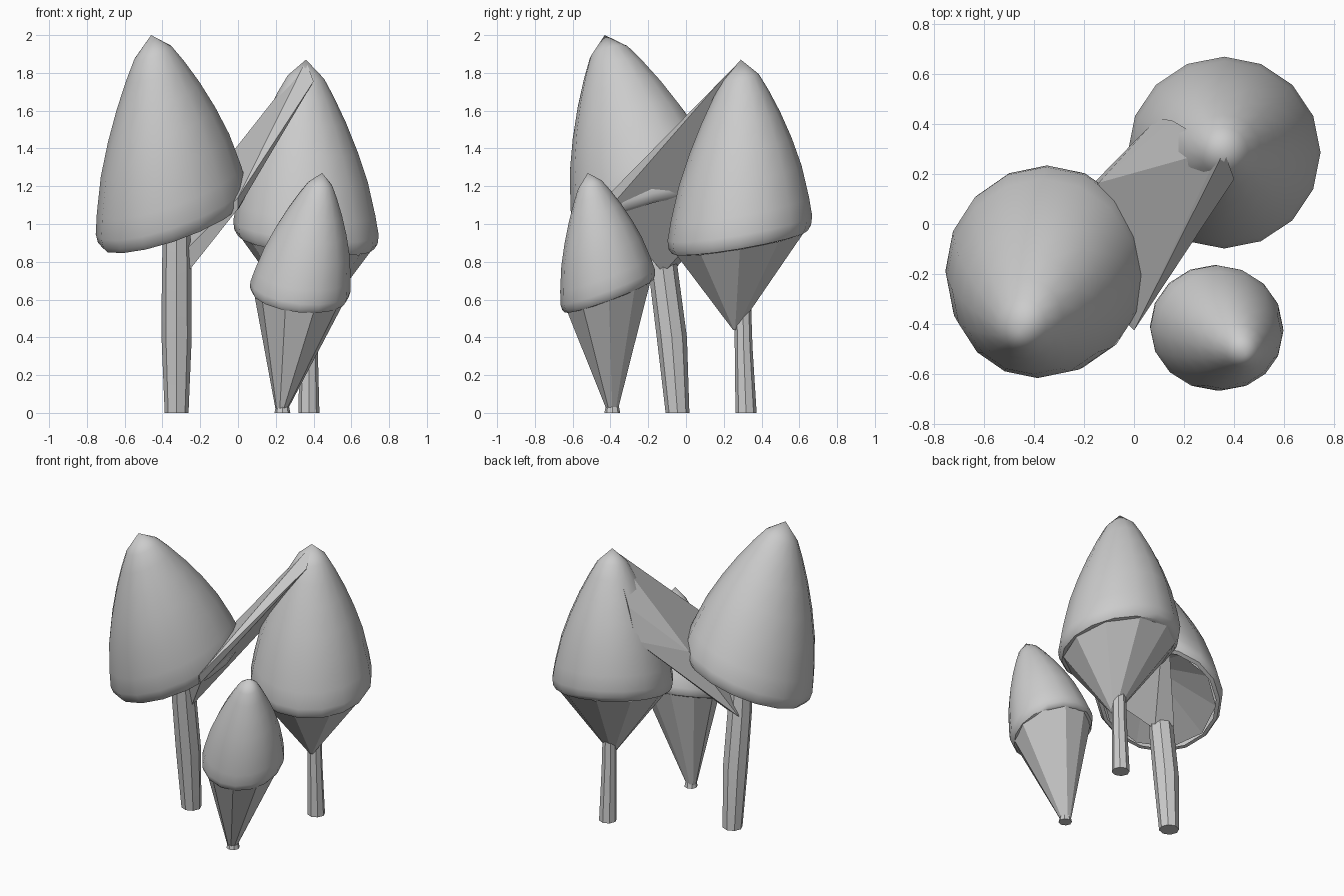
import bpy, bmesh, math
from mathutils import Vector

if "Cube" in bpy.data.objects:
    bpy.data.objects.remove(bpy.data.objects["Cube"])


def ring(c, rx, ry, sx, sy, n):
    """Ring round c whose plane slopes by sx along x and sy along y."""
    pts = []
    for i in range(n):
        a = 2 * math.pi * i / n
        dx, dy = rx * math.cos(a), ry * math.sin(a)
        pts.append(Vector((c[0] + dx, c[1] + dy, c[2] + sx * dx + sy * dy)))
    return pts


def finish(name, bm, smooth=None):
    bmesh.ops.recalc_face_normals(bm, faces=bm.faces[:])
    me = bpy.data.meshes.new(name)
    bm.to_mesh(me)
    bm.free()
    ob = bpy.data.objects.new(name, me)
    bpy.context.collection.objects.link(ob)
    if smooth:
        bpy.ops.object.select_all(action='DESELECT')
        bpy.context.view_layer.objects.active = ob
        ob.select_set(True)
        bpy.ops.object.shade_smooth_by_angle(angle=math.radians(smooth))
    return ob


def loft(name, rings, start=None, end=None, smooth=None):
    """Skin rings of equal count; close each end with a point, or a flat cap for 'flat'."""
    bm = bmesh.new()
    vs = [[bm.verts.new(p) for p in r] for r in rings]
    n = len(vs[0])
    for a, b in zip(vs, vs[1:]):
        for i in range(n):
            j = (i + 1) % n
            bm.faces.new((a[i], a[j], b[j], b[i]))
    for tip, r in ((start, vs[0]), (end, vs[-1])):
        if tip == 'flat':
            bm.faces.new(r)
        elif tip is not None:
            v = bm.verts.new(tip)
            for i in range(n):
                bm.faces.new((r[i], r[(i + 1) % n], v))
    return finish(name, bm, smooth)


# cap profile: height fraction, radius fraction
PROFILE = [(-0.055, 0.88), (-0.05, 0.94), (-0.02, 0.985), (0.03, 1.0), (0.14, 0.955),
           (0.33, 0.85), (0.5, 0.71), (0.66, 0.55), (0.8, 0.385), (0.9, 0.25)]


def cap(name, centre, tip, rx, ry, sx, sy):
    c, t = Vector(centre), Vector(tip)
    rings = [ring(c.lerp(t, h), rx * r, ry * r, sx, sy, 16) for h, r in PROFILE]
    loft(name, rings, end=t, smooth=40)


def stem(name, path, n=8):
    loft(name, [ring((x, y, z), r, r, 0, 0, n) for x, y, z, r in path],
         'flat', 'flat', smooth=30)


def underside(name, c, rx, ry, sx, sy, foot, r):
    loft(name, [ring(c, rx, ry, sx, sy, 10), ring(foot, r, r, 0, 0, 10)], end='flat')


# large left mushroom with a hollow underside
cap("left_cap", (-0.35, -0.18, 1.05), (-0.46, -0.43, 2.0), 0.4, 0.415, 0.33, 0.25)
loft("left_underside", [ring((-0.345, -0.17, 1.01), 0.355, 0.365, 0.33, 0.25, 10)],
     end=Vector((-0.2, -0.1, 1.17)))
stem("left_stem", [(-0.325, -0.045, 0, 0.063), (-0.325, -0.075, 0.4, 0.08),
                   (-0.325, -0.12, 0.75, 0.078), (-0.325, -0.15, 1.05, 0.07)])

# large right mushroom
cap("right_cap", (0.36, 0.285, 0.95), (0.36, 0.29, 1.87), 0.385, 0.383, -0.1, 0.17)
underside("right_underside", (0.36, 0.285, 0.9), 0.35, 0.35, -0.1, 0.17,
          (0.38, 0.26, 0.44), 0.012)
stem("right_stem", [(0.375, 0.318, 0, 0.056), (0.375, 0.305, 0.35, 0.047),
                    (0.375, 0.3, 0.65, 0.042)])

# small front mushroom
cap("small_cap", (0.327, -0.412, 0.65), (0.445, -0.52, 1.27), 0.265, 0.25, -0.1, 0.37)
underside("small_underside", (0.325, -0.408, 0.62), 0.242, 0.23, -0.1, 0.37,
          (0.23, -0.39, 0.012), 0.03)
stem("small_stem", [(0.235, -0.39, 0, 0.042), (0.235, -0.39, 0.06, 0.03)])

# slanted web joining the left stem and rim to the right cap
web = bmesh.new()
for p in [(0.36, 0.29, 1.865), (0.40, 0.18, 1.755), (0.345, 0.3, 1.855), (0.15, 0.415, 1.57),
          (0.09, 0.42, 1.35), (0.0, -0.425, 1.14), (0.0, -0.41, 1.08), (-0.14, 0.165, 1.24),
          (-0.27, -0.12, 0.74), (-0.37, -0.05, 0.77)]:
    web.verts.new(p)
bmesh.ops.convex_hull(web, input=web.verts[:])
finish("slanted_web", web)
